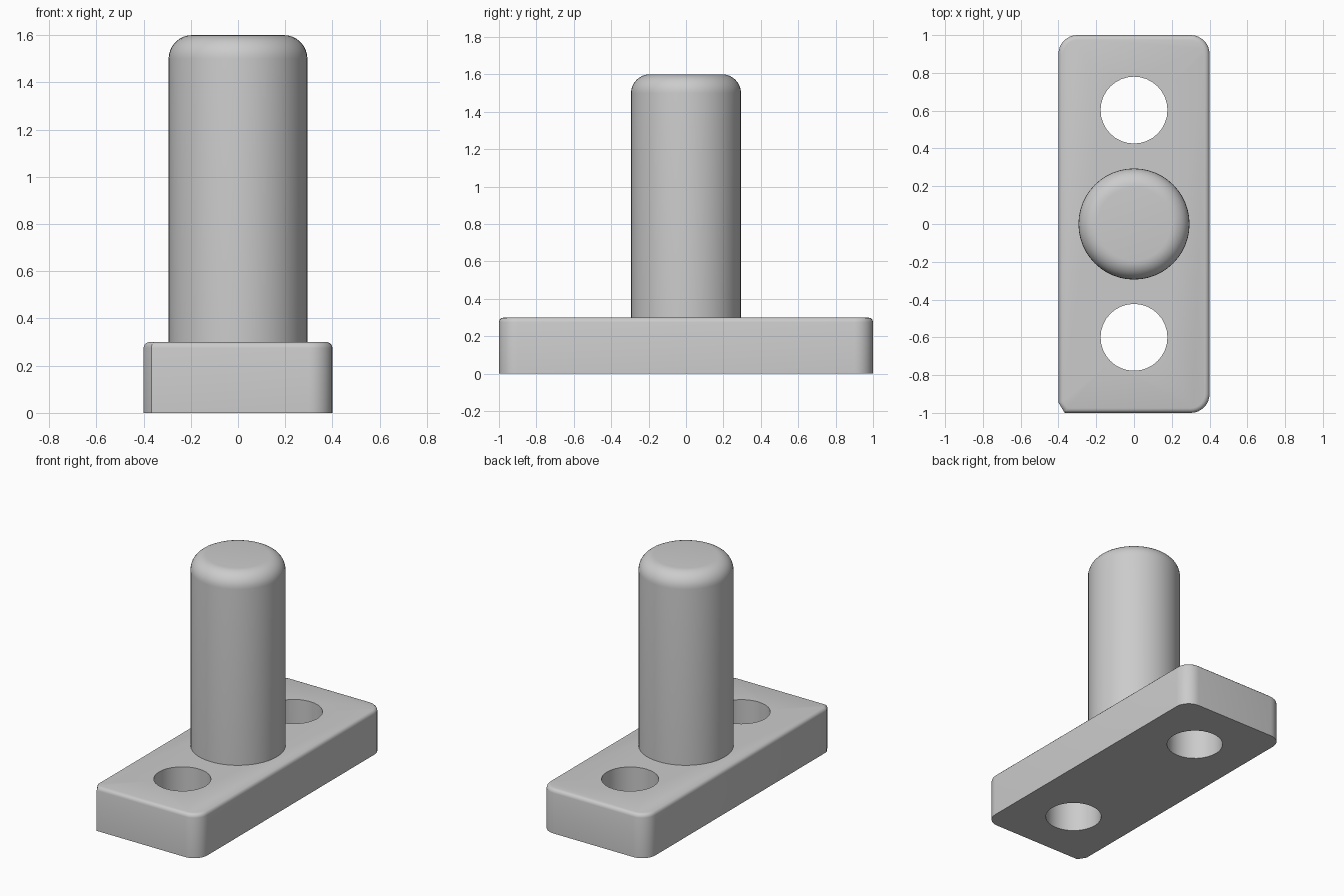
import bpy, bmesh
from math import sin, cos, pi, radians

cube = bpy.data.objects.get("Cube")
if cube:
    bpy.data.objects.remove(cube, do_unlink=True)

grey = bpy.data.materials.new("plain_grey")
grey.use_nodes = True
colour = (0.6, 0.6, 0.6, 1)
grey.diffuse_color = colour
grey.node_tree.nodes["Principled BSDF"].inputs["Base Color"].default_value = colour

HALF_X, HALF_Y, THICK = 0.4, 1.0, 0.3
CORNER, EDGE, STEPS = 0.1, 0.025, 8


def prism(name, outline, z0, z1, top_radius=0, segments=4):
    """Extrude an outline upward and round its top rim."""
    bm = bmesh.new()
    base = bm.faces.new([bm.verts.new((x, y, z0)) for x, y in outline])
    top = bmesh.ops.extrude_face_region(bm, geom=[base], use_keep_orig=True)["geom"]
    bmesh.ops.translate(bm, vec=(0, 0, z1 - z0),
                        verts=[v for v in top if isinstance(v, bmesh.types.BMVert)])
    bmesh.ops.recalc_face_normals(bm, faces=bm.faces)
    if top_radius:
        rim = [e for e in bm.edges if all(abs(v.co.z - z1) < 1e-5 for v in e.verts)]
        bmesh.ops.bevel(bm, geom=rim, offset=top_radius, segments=segments,
                        profile=0.5, affect='EDGES', clamp_overlap=False)
    mesh = bpy.data.meshes.new(name)
    bm.to_mesh(mesh)
    bm.free()
    mesh.materials.append(grey)
    obj = bpy.data.objects.new(name, mesh)
    bpy.context.collection.objects.link(obj)
    return obj


def circle(radius, sides, cy=0):
    return [(radius * cos(2 * pi * i / sides), cy + radius * sin(2 * pi * i / sides))
            for i in range(sides)]


def smooth(obj):
    bpy.ops.object.select_all(action='DESELECT')
    obj.select_set(True)
    bpy.context.view_layer.objects.active = obj
    bpy.ops.object.shade_smooth_by_angle(angle=radians(31))


# Plate outline: three rounded corners and one small chamfer at front right
outline = []
for quarter, (sx, sy) in enumerate([(1, 1), (-1, 1), (-1, -1), (1, -1)]):
    if (sx, sy) == (-1, -1):
        outline += [(-HALF_X, -0.945), (-0.367, -HALF_Y)]
        continue
    for i in range(STEPS + 1):
        a = pi / 2 * (quarter + i / STEPS)
        outline.append((sx * (HALF_X - CORNER) + CORNER * cos(a),
                        sy * (HALF_Y - CORNER) + CORNER * sin(a)))
plate = prism("base_plate", outline, 0, THICK, EDGE, 3)

# Two through holes
for label, y in (("front", -0.6), ("back", 0.603)):
    cutter = prism(label + "_hole_cutter", circle(0.177, 32, y), -0.1, THICK + 0.1)
    cutter.hide_render = True
    cutter.hide_set(True)
    cut = plate.modifiers.new(label + "_hole", 'BOOLEAN')
    cut.operation = 'DIFFERENCE'
    cut.solver = 'EXACT'
    cut.object = cutter
    bpy.context.view_layer.objects.active = plate
    bpy.ops.object.modifier_apply(modifier=cut.name)
    bpy.data.objects.remove(cutter, do_unlink=True)
smooth(plate)

# Upright pin with a rounded top
pin = prism("pin", circle(0.294, 48), THICK - 0.02, 1.6, 0.1, 8)
smooth(pin)
